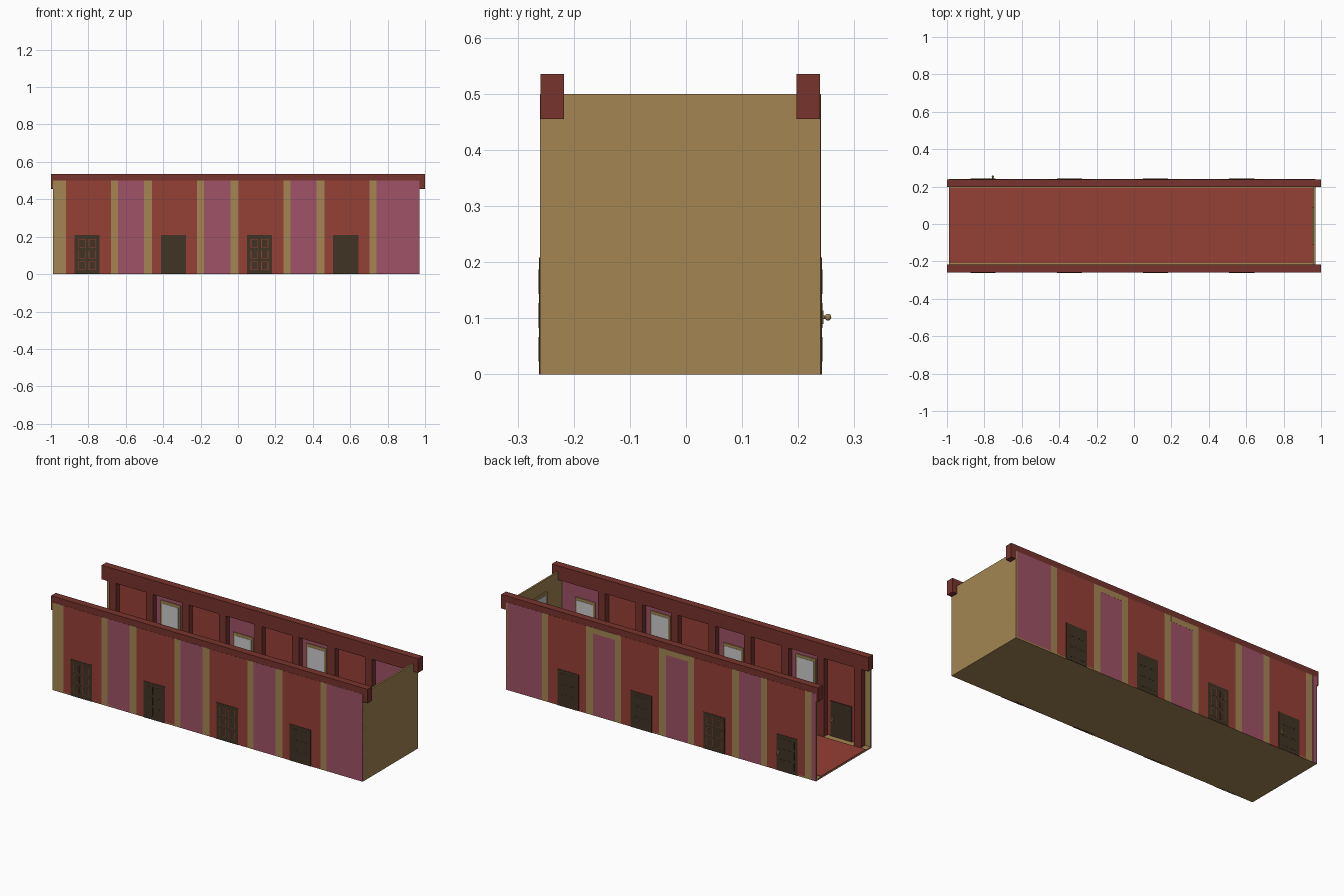
import bpy
import bmesh
from mathutils import Matrix, Vector

cube = bpy.data.objects.get("Cube")
if cube:
    bpy.data.objects.remove(cube, do_unlink=True)


def material(name, r, g, b):
    m = bpy.data.materials.new(name)
    m.use_nodes = True
    m.diffuse_color = (r, g, b, 1)
    m.node_tree.nodes["Principled BSDF"].inputs["Base Color"].default_value = (r, g, b, 1)
    return m


RED = material("brick_red", 0.30, 0.05, 0.036)
PINK = material("dusty_pink", 0.35, 0.084, 0.135)
TAN = material("tan", 0.366, 0.235, 0.084)
TRIM = material("dark_red_trim", 0.185, 0.034, 0.026)
DOOR = material("dark_brown", 0.051, 0.034, 0.017)
GLASS = material("pale_glass", 0.6, 0.6, 0.6)


def finish(name, bm, mat):
    mesh = bpy.data.meshes.new(name)
    bm.to_mesh(mesh)
    bm.free()
    mesh.materials.append(mat)
    obj = bpy.data.objects.new(name, mesh)
    bpy.context.collection.objects.link(obj)
    return obj


def box(name, mat, x, y, z):
    """Box spanning the (low, high) pairs x, y and z."""
    bm = bmesh.new()
    spans = (x, y, z)
    size = [abs(b - a) for a, b in spans]
    mid = Vector([(a + b) / 2 for a, b in spans])
    bmesh.ops.create_cube(bm, size=1, matrix=Matrix.Translation(mid) @ Matrix.Diagonal((*size, 1)))
    return finish(name, bm, mat)


PITCH = 0.461
FRONT, BACK = -0.26, 0.24
X0, X1, TOP = -0.99, 0.97, 0.5
DOORS = [-0.807 + PITCH * i for i in range(4)]

# Floor slab with red covering
box("floor_slab", TAN, (X0, X1), (FRONT, BACK), (0, 0.008))
box("floor_covering", RED, (X0, X1 - 0.012), (-0.208, 0.193), (0.008, 0.012))

# End wall with its inner window
box("end_wall", TAN, (X1 - 0.01, X1), (FRONT, BACK), (0, TOP))
box("end_window_frame", TAN, (X1 - 0.017, X1 - 0.01), (-0.11, 0.09), (0.2, 0.43))
box("end_window_pane", GLASS, (X1 - 0.019, X1 - 0.016), (-0.095, 0.075), (0.215, 0.415))


def colour_bands():
    """Red door bays and pink bays separated by tan strips."""
    bands = [(X0, -0.92, TAN)]
    for i in range(4):
        s = -0.92 + PITCH * i
        bands.append((s, s + 0.24, RED))
        bands.append((s + 0.24, s + 0.278, TAN))
        last = i == 3
        bands.append((s + 0.278, X1 if last else s + 0.418, PINK))
        if not last:
            bands.append((s + 0.418, s + PITCH, TAN))
    return bands


def knob(name, x, y, z):
    box(name + "_plate", TAN, (x - 0.005, x + 0.005), (y, y + 0.003), (z - 0.012, z + 0.012))
    bm = bmesh.new()
    bmesh.ops.create_uvsphere(bm, u_segments=12, v_segments=8, radius=0.006,
                              matrix=Matrix.Translation((x, y + 0.011, z)))
    bmesh.ops.create_cone(bm, cap_ends=True, segments=8, radius1=0.003, radius2=0.003, depth=0.01,
                          matrix=Matrix.Translation((x, y + 0.005, z)) @ Matrix.Rotation(1.5708, 4, "X"))
    finish(name, bm, TAN)


def door(name, cx, outer, s, outlined):
    """Six-panel door through the wall; s points outwards."""
    box(name, DOOR, (cx - 0.067, cx + 0.067), (outer - s * 0.014, outer + s * 0.002), (0, 0.208))
    for col in (-0.028, 0.028):
        for row in (0.045, 0.105, 0.165):
            w, h = 0.019, 0.022
            x = cx + col
            if outlined:
                box(name + "_panel_edge", RED, (x - w, x + w), (outer, outer + s * 0.0025),
                    (row - h, row + h))
                w, h = w - 0.003, h - 0.002
            box(name + "_panel", DOOR, (x - w, x + w), (outer, outer + s * 0.003), (row - h, row + h))


def side(label, outer, s):
    def depth(a, b):
        """Span measured inwards from the outer wall face."""
        return (outer - s * a, outer - s * b)

    # Painted outer wall
    for a, b, mat in colour_bands():
        box(label + "_wall_band", mat, (a, b), depth(0, 0.008), (0, TOP))

    # Top beam and inner pillars
    box(label + "_top_beam", TRIM, (-1, 1), depth(0.001, 0.043), (0.455, 0.535))
    for i in range(4):
        p = -0.955 + PITCH * i
        for x in (p, p + 0.235):
            box(label + "_pillar", TRIM, (x, x + 0.045), depth(0.007, 0.042), (0.008, 0.46))
        # Inner wall lining
        box(label + "_red_lining", RED, (p + 0.04, p + 0.24), depth(0.007, 0.01), (0.008, 0.46))
        end = X1 - 0.01 if i == 3 else p + PITCH + 0.01
        box(label + "_pink_lining", PINK, (p + 0.275, end), depth(0.007, 0.01), (0.008, TOP - 0.001))

    # Doors
    for i, cx in enumerate(DOORS):
        outlined = i in ((0, 2) if s < 0 else (1,))
        door(label + "_door", cx, outer, s, outlined)
    knob(label + "_door_knob", -0.755, outer + 0.002 if s > 0 else outer + 0.014, 0.102)

    # Inner windows in the pink bays
    for cx, top in ((-0.585, 0.42), (-0.125, 0.36), (0.335, 0.42), (0.81, 0.37)):
        if s > 0 and cx > 0.5:
            continue
        box(label + "_window_frame", TAN, (cx - 0.063, cx + 0.063), depth(0.009, 0.016),
            (top - 0.21, top))
        box(label + "_window_pane", GLASS, (cx - 0.052, cx + 0.052), depth(0.015, 0.018),
            (top - 0.195, top - 0.015))


side("front", FRONT, -1)
side("back", BACK, 1)

# Back wall paint details: tan heads over two pink bays and a pink end strip
for i in (1, 2):
    s = -0.92 + PITCH * i
    box("back_bay_head", TAN, (s + 0.278, s + 0.418), (BACK, BACK + 0.0005), (0.468, TOP))
box("back_end_strip", PINK, (X0, X0 + 0.028), (BACK, BACK + 0.0005), (0, TOP))
